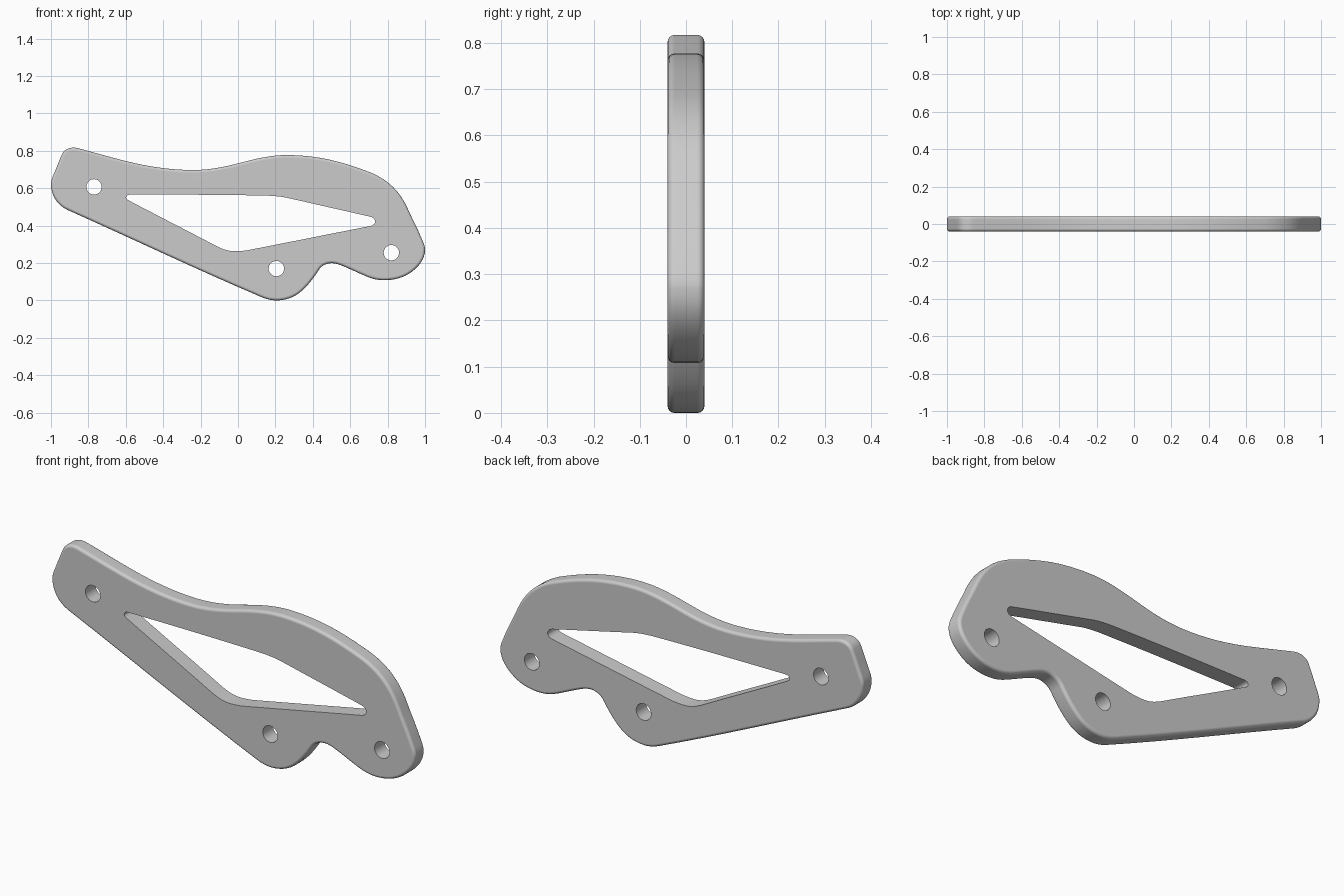
import bpy, bmesh, math
from mathutils import Vector
from mathutils.geometry import interpolate_bezier

if "Cube" in bpy.data.objects:
    bpy.data.objects.remove(bpy.data.objects["Cube"])

THICK = 0.08


def outline(knots, steps=8):
    """Closed smooth outline through (x, z, tangent angle) knots, in order."""
    pts = []
    for (x0, z0, a0), (x1, z1, a1) in zip(knots, knots[1:] + knots[:1]):
        p, q = Vector((x0, 0, z0)), Vector((x1, 0, z1))
        turn = math.radians((a1 - a0 + 180) % 360 - 180)
        h = (q - p).length / (3 * math.cos(turn / 4) ** 2)
        t0, t1 = (Vector((math.cos(math.radians(a)), 0, math.sin(math.radians(a)))) * h
                  for a in (a0, a1))
        pts += interpolate_bezier(p, p + t0, q - t1, q, steps + 1)[:-1]
    return pts


def slab(name, pts, thick, bevel=0):
    """Extrude an outline along y, centred, with optionally rounded rims."""
    bm = bmesh.new()
    face = bm.faces.new([bm.verts.new(p + Vector((0, -thick / 2, 0))) for p in pts])
    ext = bmesh.ops.extrude_face_region(bm, geom=[face], use_keep_orig=True)
    bmesh.ops.translate(bm, vec=(0, thick, 0),
                        verts=[v for v in ext["geom"] if isinstance(v, bmesh.types.BMVert)])
    bmesh.ops.recalc_face_normals(bm, faces=bm.faces)
    if bevel:
        rims = [e for e in bm.edges if abs(e.verts[0].co.y - e.verts[1].co.y) < 1e-5]
        bmesh.ops.bevel(bm, geom=rims, offset=bevel, segments=4, profile=0.5,
                        affect='EDGES', clamp_overlap=False)
    mesh = bpy.data.meshes.new(name)
    bm.to_mesh(mesh)
    bm.free()
    obj = bpy.data.objects.new(name, mesh)
    bpy.context.collection.objects.link(obj)
    return obj


def circle(x, z, r, n=32):
    return [Vector((x + r * math.cos(math.tau * i / n), 0, z + r * math.sin(math.tau * i / n)))
            for i in range(n)]


# Plate body: clockwise from the left edge
plate = slab("bracket_plate", outline([
    (-1.0, 0.62, 90), (-0.985, 0.675, 67), (-0.94, 0.783, 65), (-0.88, 0.817, 0),
    (-0.845, 0.811, -15), (-0.6, 0.745, -14), (-0.24, 0.697, 0), (0.01, 0.735, 15),
    (0.26, 0.777, 0), (0.5, 0.75, -13), (0.7, 0.687, -21), (0.84, 0.595, -47),
    (0.91, 0.485, -66), (0.98, 0.335, -68), (1.0, 0.27, -90), (0.925, 0.15, 216),
    (0.78, 0.108, 180), (0.695, 0.125, 158), (0.57, 0.18, 157), (0.50, 0.199, 180),
    (0.432, 0.163, 238), (0.34, 0.05, 222), (0.205, 0.0, 180), (0.125, 0.018, 157),
    (-0.91, 0.483, 156)]), THICK, bevel=0.015)

# Long triangular window and three bolt holes
cutters = [slab("window_cutter", outline([
    (-0.575, 0.566, 0), (0.12, 0.561, -1), (0.27, 0.547, -13), (0.705, 0.448, -13),
    (0.733, 0.422, -90), (0.705, 0.397, 191), (0.06, 0.27, 191), (-0.02, 0.263, 180),
    (-0.13, 0.298, 152), (-0.585, 0.535, 152), (-0.598, 0.552, 80)]), 0.3)]
for x, z in ((-0.77, 0.607), (0.205, 0.17), (0.82, 0.255)):
    cutters.append(slab("bolt_hole_cutter", circle(x, z, 0.041), 0.3))

bpy.context.view_layer.objects.active = plate
plate.select_set(True)
for c in cutters:
    c.hide_render = True
    mod = plate.modifiers.new("cut", 'BOOLEAN')
    mod.operation, mod.solver, mod.object = 'DIFFERENCE', 'EXACT', c
    bpy.ops.object.modifier_apply(modifier=mod.name)
    bpy.data.objects.remove(c)

# Smooth rims, crisp cut edges
bpy.ops.object.shade_smooth_by_angle(angle=math.radians(35))
wn = plate.modifiers.new("flat_faces", 'WEIGHTED_NORMAL')
wn.keep_sharp = True
